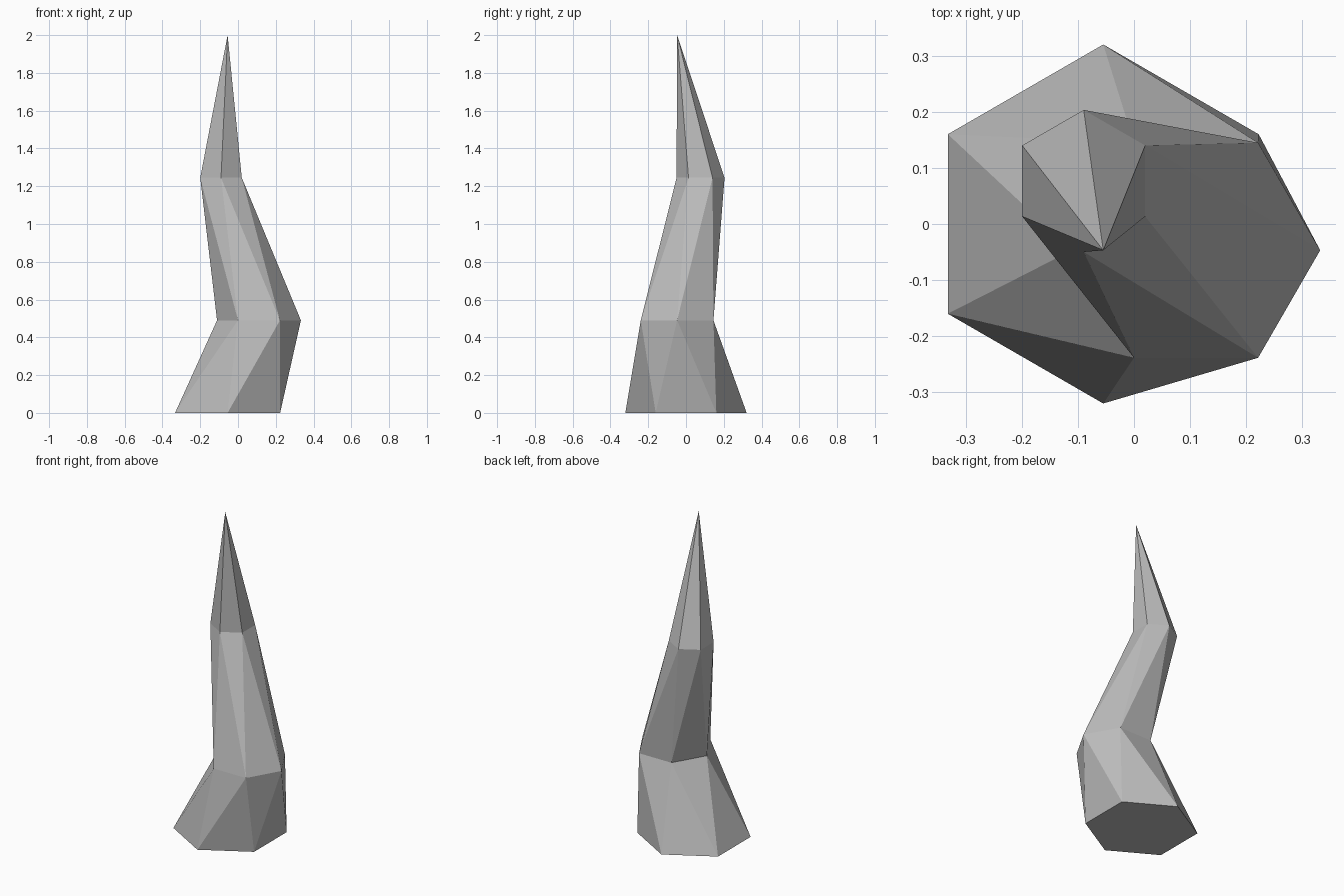
import bpy, bmesh, math

if "Cube" in bpy.data.objects:
    bpy.data.objects.remove(bpy.data.objects["Cube"])

stone = bpy.data.materials.new("grey_stone")
stone.diffuse_color = (0.5, 0.5, 0.5, 1)
stone.use_nodes = True
stone.node_tree.nodes["Principled BSDF"].inputs["Base Color"].default_value = stone.diffuse_color

SIDES = 6
# centre x, centre y, height, radius, start angle of each cross-section
SECTIONS = [
    (-0.055, 0.0, 0.0, 0.321, 30),
    (0.111, -0.047, 0.49, 0.222, 0),
    (-0.09, 0.077, 1.245, 0.127, 30),
]
TIP = (-0.055, -0.047, 2.0)

bm = bmesh.new()


def ring(cx, cy, z, r, start):
    angles = [math.radians(start + 360 * k / SIDES) for k in range(SIDES)]
    return [bm.verts.new((cx + r * math.cos(a), cy + r * math.sin(a), z)) for a in angles]


base, middle, upper = [ring(*s) for s in SECTIONS]
tip = bm.verts.new(TIP)

# flat underside
bm.faces.new(base[::-1])

for k in range(SIDES):
    n = (k + 1) % SIDES
    # flared foot, triangles alternating between the two staggered rings
    bm.faces.new((middle[k], base[k - 1], base[k]))
    bm.faces.new((base[k], middle[n], middle[k]))
    # leaning shaft
    bm.faces.new((middle[k], middle[n], upper[k]))
    bm.faces.new((upper[k], middle[n], upper[n]))
    # pointed end
    bm.faces.new((upper[k], upper[n], tip))

bmesh.ops.recalc_face_normals(bm, faces=bm.faces[:])
mesh = bpy.data.meshes.new("stone_spike")
bm.to_mesh(mesh)
bm.free()
mesh.materials.append(stone)
spike = bpy.data.objects.new("stone_spike", mesh)
bpy.context.collection.objects.link(spike)
